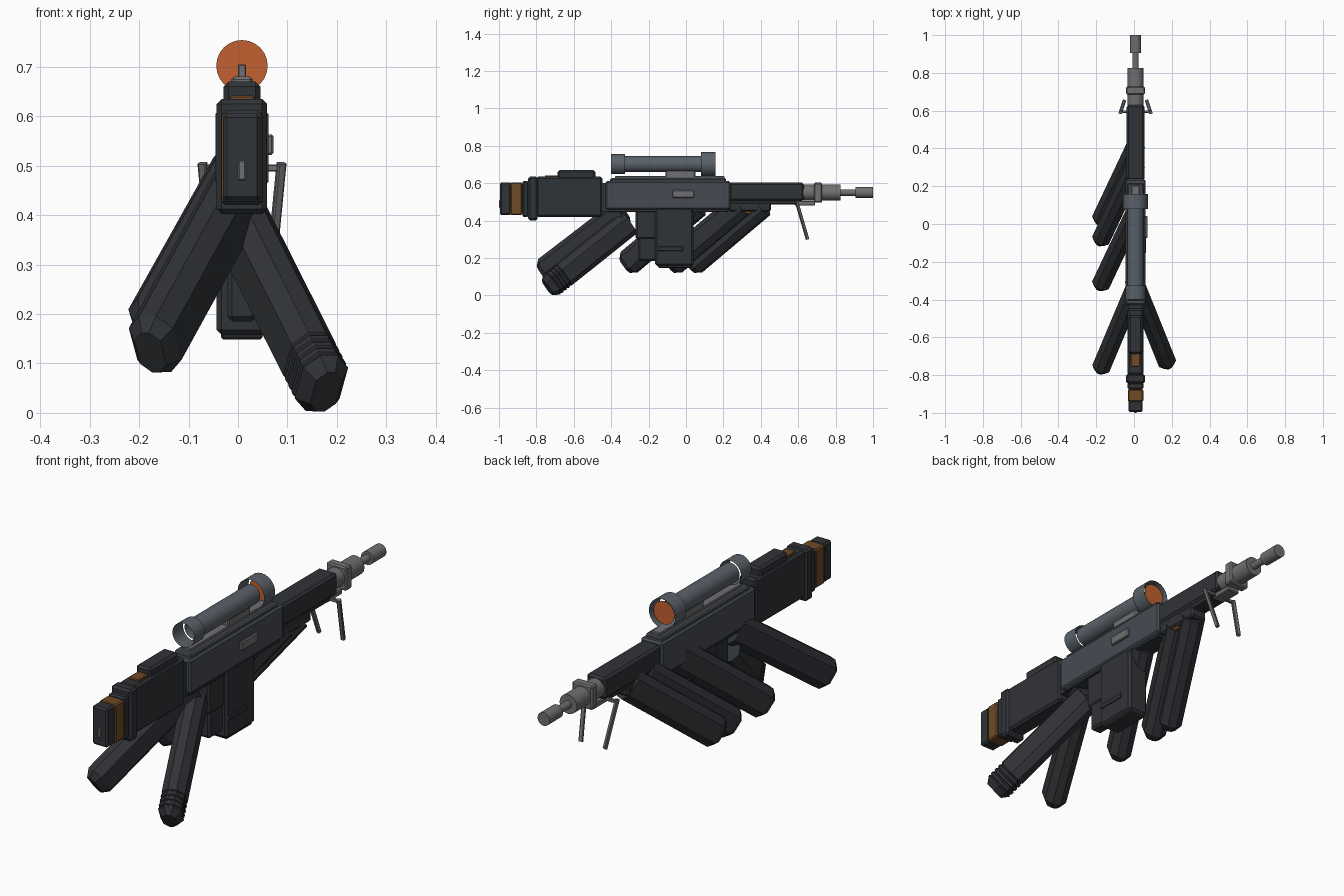
import bpy, bmesh, math
from mathutils import Vector, Matrix

if "Cube" in bpy.data.objects:
    bpy.data.objects.remove(bpy.data.objects["Cube"])

CX = 0.008      # centre plane of the body
BZ = 0.55       # barrel height


def material(name, r, g, b):
    m = bpy.data.materials.new(name)
    m.diffuse_color = (r, g, b, 1)
    m.use_nodes = True
    m.node_tree.nodes["Principled BSDF"].inputs["Base Color"].default_value = m.diffuse_color
    return m


DARK = material("dark_polymer", 0.030, 0.033, 0.038)
SLATE = material("slate_metal", 0.062, 0.070, 0.085)
STEEL = material("steel", 0.16, 0.16, 0.17)
SCOPE = material("scope_metal", 0.10, 0.12, 0.14)
BROWN = material("brown", 0.16, 0.07, 0.02)
ORANGE = material("orange_glass", 0.55, 0.12, 0.03)


def finish(name, bm, mat):
    bmesh.ops.recalc_face_normals(bm, faces=bm.faces)
    me = bpy.data.meshes.new(name)
    bm.to_mesh(me)
    bm.free()
    me.materials.append(mat)
    ob = bpy.data.objects.new(name, me)
    bpy.context.collection.objects.link(ob)
    return ob


def box(name, hx, y, z, mat, bev=0.008, x=CX):
    """Chamfered block: half width, y range, z range."""
    bm = bmesh.new()
    bmesh.ops.create_cube(bm, size=1)
    for v in bm.verts:
        v.co = (x + v.co.x * 2 * hx,
                (y[0] + y[1]) / 2 + v.co.y * (y[1] - y[0]),
                (z[0] + z[1]) / 2 + v.co.z * (z[1] - z[0]))
    if bev:
        bmesh.ops.bevel(bm, geom=bm.edges[:], offset=bev, segments=1,
                        affect='EDGES', profile=0.5)
    return finish(name, bm, mat)


def tube(name, r, y0, y1, z, mat, caps=True, n=24):
    """Cylinder along y; without caps it is an open shell."""
    bm = bmesh.new()
    bmesh.ops.create_cone(bm, cap_ends=caps, segments=n, radius1=r, radius2=r, depth=y1 - y0,
                          matrix=Matrix.Translation((CX, (y0 + y1) / 2, z))
                          @ Matrix.Rotation(math.pi / 2, 4, 'X'))
    ob = finish(name, bm, mat)
    for p in ob.data.polygons:
        p.use_smooth = len(p.vertices) == 4
    for e in ob.data.edges:
        a, b = (ob.data.vertices[i].co for i in e.vertices)
        e.use_edge_sharp = abs(a.y - b.y) < 1e-5
    return ob


def prism(name, start, end, w, d, c, mat, rings):
    """Chamfered bar from start to end; rings = (distance along, inset)."""
    start, end = Vector(start), Vector(end)
    a = (end - start).normalized()
    h = a.cross(Vector((0, 0, 1))).normalized()
    u = h.cross(a)
    bm = bmesh.new()
    loops = []
    for t, inset in rings:
        p, q = w / 2 - inset, d / 2 - inset
        k = max(c - inset * 0.5, 0.002)
        sec = [(p, q - k), (p - k, q), (k - p, q), (-p, q - k),
               (-p, k - q), (k - p, -q), (p - k, -q), (p, k - q)]
        loops.append([bm.verts.new(start + a * t + h * i + u * j) for i, j in sec])
    for l0, l1 in zip(loops, loops[1:]):
        for i in range(8):
            j = (i + 1) % 8
            bm.faces.new((l0[i], l0[j], l1[j], l1[i]))
    bm.faces.new(loops[0])
    bm.faces.new(loops[-1])
    return finish(name, bm, mat)


def magazine(name, start, end, ribs=0):
    L = (Vector(end) - Vector(start)).length
    rings = [(0, 0), (L - 0.03, 0), (L, 0.02)]
    if ribs:
        grooves = []
        for i in range(ribs):
            t = L - 0.11 + i * 0.022
            grooves += [(t, 0), (t + 0.003, 0.004), (t + 0.008, 0.004), (t + 0.011, 0)]
        rings[1:1] = grooves
    prism(name, start, end, 0.097, 0.138, 0.03, DARK, rings)


# stock
box("butt_plate", 0.038, (-0.995, -0.935), (0.43, 0.605), DARK)
box("butt_plug", 0.008, (-1.0, -0.98), (0.47, 0.51), STEEL, 0.003)
box("butt_spacer", 0.041, (-0.94, -0.875), (0.43, 0.605), BROWN, 0.006)
box("butt_neck", 0.037, (-0.955, -0.79), (0.445, 0.59), DARK, 0)
box("butt_mount", 0.042, (-0.875, -0.84), (0.42, 0.612), DARK)
box("stock_collar", 0.051, (-0.845, -0.793), (0.402, 0.635), DARK, 0.01)
box("stock_body", 0.043, (-0.80, -0.447), (0.42, 0.635), DARK, 0.01)
box("stock_inlay", 0.025, (-0.755, -0.68), (0.60, 0.642), BROWN, 0.003)
box("cheek_rest", 0.037, (-0.687, -0.485), (0.62, 0.67), DARK, 0.01)
box("stock_joint", 0.037, (-0.46, -0.41), (0.45, 0.60), DARK, 0)

# receiver and handguard
box("receiver", 0.054, (-0.43, 0.237), (0.46, 0.612), SLATE, 0.008)
box("receiver_top", 0.043, (-0.405, 0.215), (0.60, 0.627), SLATE, 0.006)
box("receiver_base", 0.045, (-0.41, 0.225), (0.445, 0.47), DARK, 0.004)
box("side_port", 0.012, (-0.073, 0.043), (0.522, 0.563), STEEL, 0.004, x=CX + 0.052)
box("scope_rail", 0.022, (-0.38, 0.205), (0.62, 0.638), STEEL, 0.003)
box("handguard", 0.047, (0.23, 0.63), (0.505, 0.603), DARK, 0.01)
box("handguard_lower", 0.037, (0.23, 0.60), (0.487, 0.51), DARK, 0.004)
box("handguard_well", 0.040, (0.23, 0.455), (0.45, 0.50), DARK, 0.008)
box("handguard_inlay", 0.030, (0.27, 0.35), (0.435, 0.46), BROWN, 0.003)

# barrel
tube("barrel_shroud", 0.043, 0.62, 0.825, BZ, STEEL)
box("gas_block", 0.050, (0.685, 0.728), (0.497, 0.603), STEEL, 0.006)
tube("barrel", 0.017, 0.80, 0.92, BZ, STEEL)
tube("muzzle", 0.030, 0.905, 1.0, BZ, STEEL)
box("bipod_mount", 0.030, (0.58, 0.69), (0.48, 0.505), STEEL, 0.004)
box("bipod_axle", 0.078, (0.588, 0.602), (0.488, 0.502), STEEL, 0.002)
for side, s in (("left", -1), ("right", 1)):
    prism("bipod_leg_" + side, (CX + s * 0.08, 0.59, 0.505), (CX + s * 0.06, 0.65, 0.30),
          0.018, 0.016, 0.003, STEEL, [(0, 0), (0.2145, 0)])

# scope: open shells with a lens
SZ = 0.702
tube("scope_eyepiece", 0.054, -0.40, -0.325, SZ, SCOPE, False)
tube("scope_tube", 0.043, -0.33, 0.085, SZ, SCOPE, False)
tube("scope_bell", 0.066, 0.08, 0.158, SZ, SCOPE, False)
bm = bmesh.new()
bmesh.ops.create_circle(bm, cap_ends=True, segments=24, radius=0.052,
                        matrix=Matrix.Translation((CX, 0.145, SZ))
                        @ Matrix.Rotation(math.pi / 2, 4, 'X'))
finish("scope_lens", bm, ORANGE)
box("scope_mount", 0.022, (-0.11, 0.05), (0.63, 0.68), STEEL, 0.006)
box("scope_post", 0.008, (-0.03, 0.0), (0.67, 0.705), STEEL, 0.002)

# central magazine box and grip
box("magazine_box", 0.051, (-0.165, 0.04), (0.158, 0.47), DARK, 0.01)
box("magazine_foot", 0.042, (-0.15, 0.03), (0.148, 0.17), DARK, 0.005)
for s in (-1, 1):
    box("magazine_rib", 0.004, (-0.155, -0.015), (0.238, 0.262), DARK, 0.003, x=CX + s * 0.051)
box("grip", 0.036, (-0.27, -0.155), (0.30, 0.47), DARK, 0.01)
box("grip_lower", 0.030, (-0.255, -0.155), (0.185, 0.32), DARK, 0.01)

# splayed legs
magazine("rear_leg_right", (0.005, -0.31, 0.385), (0.178, -0.74, 0.042), ribs=4)
magazine("rear_leg_left", (0.003, -0.34, 0.45), (-0.177, -0.768, 0.122))
for i, y in enumerate((0.02, -0.088, -0.325)):
    magazine("front_leg_%d" % (i + 1), (0.004, y + 0.385, 0.485), (-0.178, y, 0.16))
